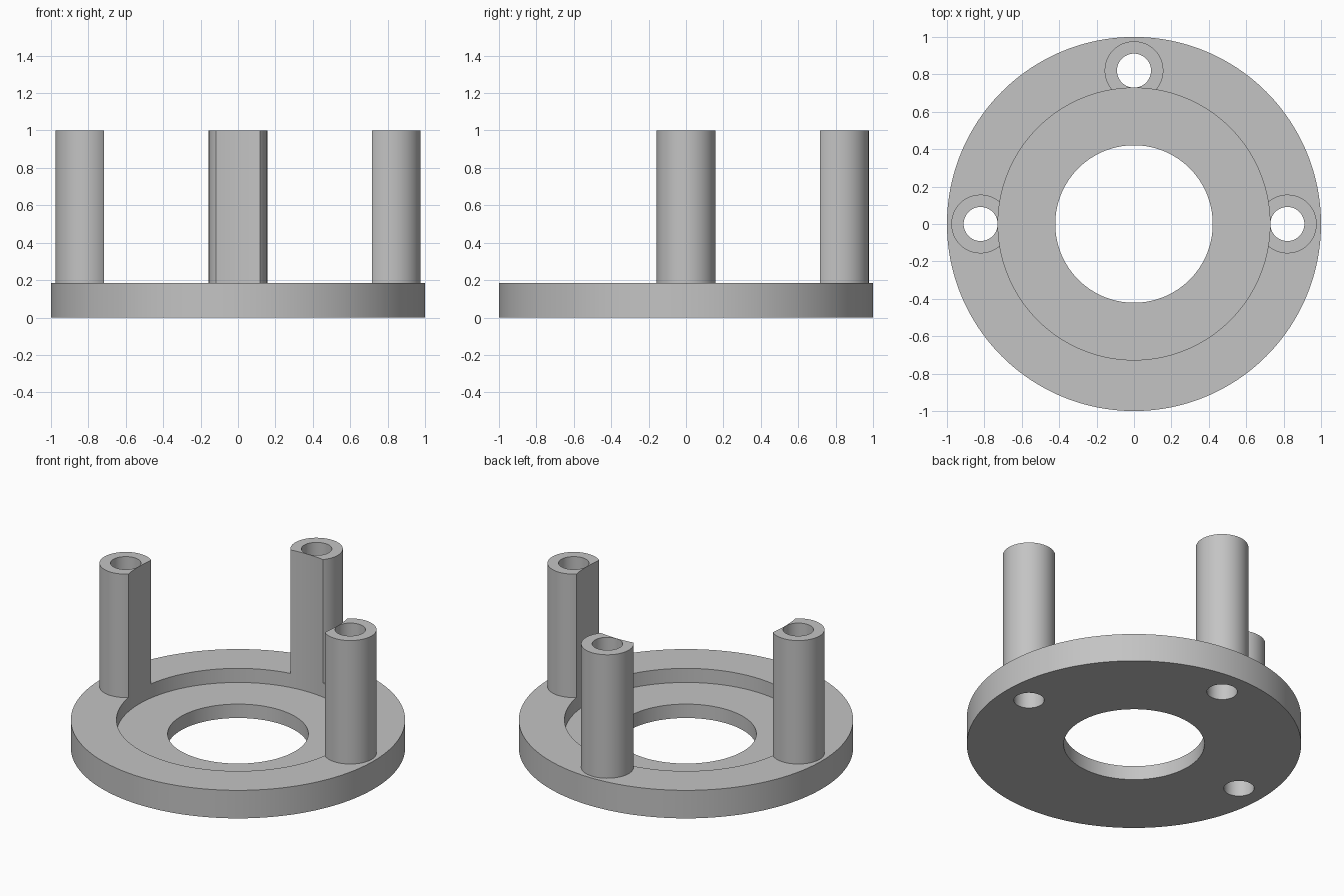
import bpy
import math

if "Cube" in bpy.data.objects:
    bpy.data.objects.remove(bpy.data.objects["Cube"], do_unlink=True)

# Main dimensions
FLANGE_TOP, RECESS_FLOOR, POST_TOP = 0.185, 0.092, 1.0
RECESS_RADIUS, BORE_RADIUS = 0.727, 0.421
POST_RADIUS, SCREW_RADIUS, POST_OFFSET = 0.157, 0.091, 0.82
POST_CENTRES = [(POST_OFFSET, 0), (0, POST_OFFSET), (-POST_OFFSET, 0)]

grey = bpy.data.materials.new("plain_grey")
grey.use_nodes = True
colour = (0.55, 0.55, 0.55, 1)
grey.diffuse_color = colour
grey.node_tree.nodes["Principled BSDF"].inputs["Base Color"].default_value = colour


def cylinder(name, radius, bottom, top, centre=(0, 0), sides=64):
    bpy.ops.mesh.primitive_cylinder_add(
        vertices=sides, radius=radius, depth=top - bottom,
        location=(*centre, (bottom + top) / 2))
    obj = bpy.context.object
    obj.name = name
    obj.data.materials.append(grey)
    return obj


def combine(target, tool, operation):
    mod = target.modifiers.new(tool.name, "BOOLEAN")
    mod.operation = operation
    mod.solver = "EXACT"
    mod.object = tool
    bpy.context.view_layer.objects.active = target
    bpy.ops.object.modifier_apply(modifier=mod.name)
    bpy.data.objects.remove(tool, do_unlink=True)


# Round flange with three standing posts
flange = cylinder("flange_with_posts", 1, 0, FLANGE_TOP, sides=192)
for centre in POST_CENTRES:
    post = cylinder("post", POST_RADIUS, RECESS_FLOOR / 2, POST_TOP, centre)
    combine(flange, post, "UNION")

# Recess, which also trims the inner side of each post
recess = cylinder("recess_cutter", RECESS_RADIUS, RECESS_FLOOR, 1.2, sides=192)
combine(flange, recess, "DIFFERENCE")

# Central bore and screw holes
bore = cylinder("bore_cutter", BORE_RADIUS, -0.2, 0.5, sides=128)
combine(flange, bore, "DIFFERENCE")
for centre in POST_CENTRES:
    hole = cylinder("screw_hole_cutter", SCREW_RADIUS, -0.2, 1.2, centre)
    combine(flange, hole, "DIFFERENCE")

# Smooth round walls, crisp rims
bpy.ops.object.select_all(action="DESELECT")
flange.select_set(True)
bpy.context.view_layer.objects.active = flange
bpy.ops.object.shade_smooth_by_angle(angle=math.radians(30))
